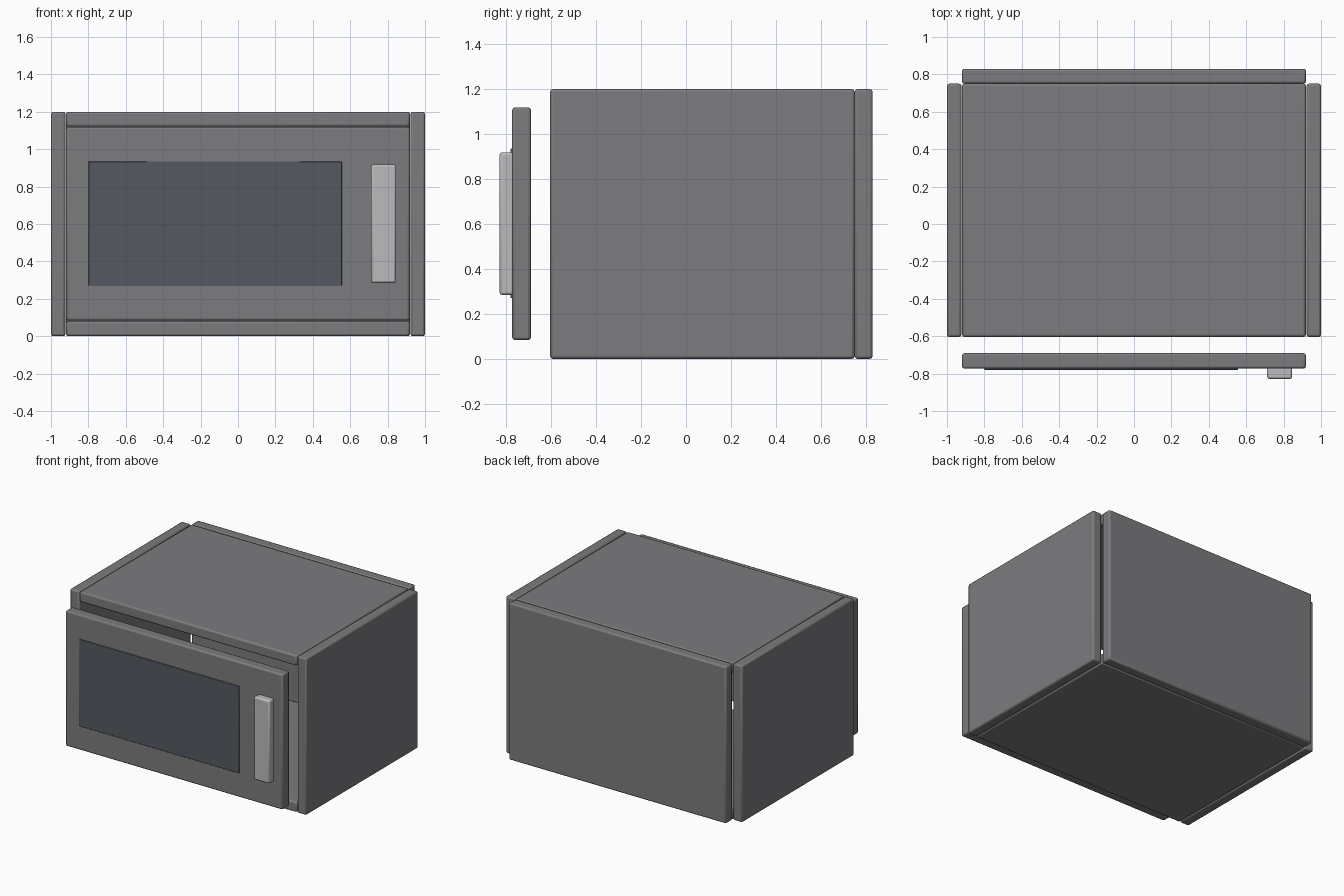
import bpy
from mathutils import Vector

if "Cube" in bpy.data.objects:
    bpy.data.objects.remove(bpy.data.objects["Cube"])


def material(name, rgb):
    m = bpy.data.materials.new(name)
    m.diffuse_color = (*rgb, 1)
    m.use_nodes = True
    m.node_tree.nodes["Principled BSDF"].inputs["Base Color"].default_value = m.diffuse_color
    return m


body = material("body_grey", (0.2, 0.2, 0.21))
glass = material("dark_glass", (0.09, 0.1, 0.12))
metal = material("handle_metal", (0.5, 0.5, 0.51))


def box(name, x, y, z, mat, bevel=0.012):
    """Bevelled box spanning the given (min, max) ranges."""
    bpy.ops.mesh.primitive_cube_add(size=1)
    ob = bpy.context.object
    ob.name = name
    lo, hi = Vector((x[0], y[0], z[0])), Vector((x[1], y[1], z[1]))
    for v in ob.data.vertices:
        v.co = v.co * (hi - lo)
    ob.location = (lo + hi) / 2
    mod = ob.modifiers.new("bevel", "BEVEL")
    mod.width, mod.segments = bevel, 2
    ob.data.materials.append(mat)
    bpy.ops.object.shade_smooth_by_angle()
    return ob


depth = (-0.604, 0.75)
inner = (-0.919, 0.919)

# Casing panels
box("left_panel", (-1, -0.923), depth, (0, 1.2), body)
box("right_panel", (0.923, 1), depth, (0, 1.2), body)
box("bottom_panel", inner, depth, (0, 0.08), body)
box("top_panel", inner, depth, (1.12, 1.2), body)
box("back_panel", inner, (0.75, 0.83), (0, 1.2), body)

# Door standing clear of the casing, with window and handle
box("door", inner, (-0.773, -0.69), (0.084, 1.119), body)
box("door_window", (-0.8, 0.555), (-0.781, -0.765), (0.27, 0.935), glass, 0.004)
box("door_handle", (0.712, 0.845), (-0.829, -0.765), (0.284, 0.919), metal)
